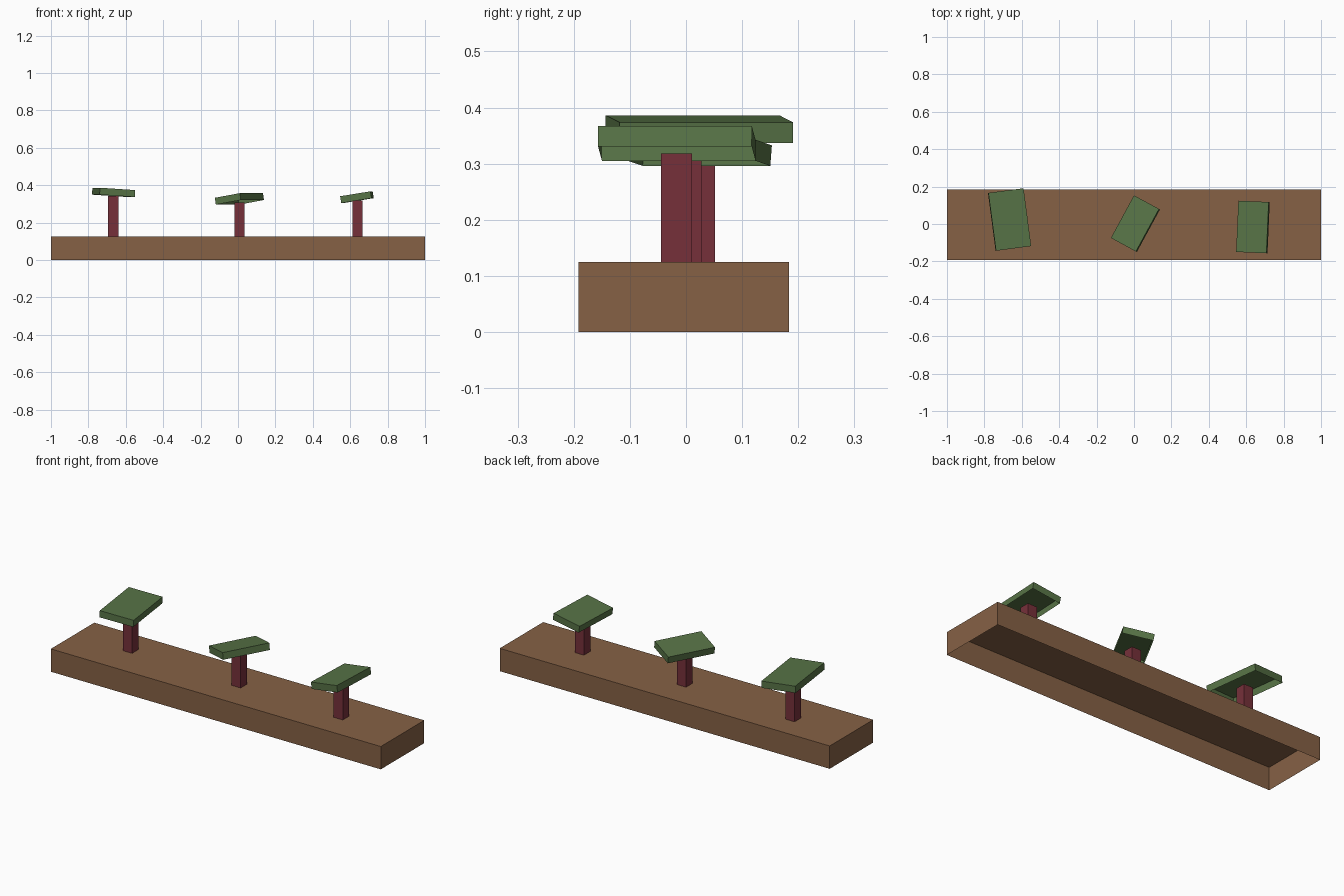
import bpy
import bmesh
from math import radians
from mathutils import Matrix

if "Cube" in bpy.data.objects:
    bpy.data.objects.remove(bpy.data.objects["Cube"])


def make_material(name, rgb):
    """Flat material from 8-bit display values."""
    colour = [((c / 255 + 0.055) / 1.055) ** 2.4 for c in rgb] + [1]
    mat = bpy.data.materials.new(name)
    mat.use_nodes = True
    mat.diffuse_color = colour
    mat.node_tree.nodes["Principled BSDF"].inputs["Base Color"].default_value = colour
    return mat


def open_box(name, size, top_centre, mat, turn=0, tilt=0):
    """Thin-walled box, open underneath, with its origin on the top face."""
    bm = bmesh.new()
    bmesh.ops.create_cube(bm, size=1)
    bmesh.ops.translate(bm, verts=bm.verts, vec=(0, 0, -0.5))
    bmesh.ops.scale(bm, verts=bm.verts, vec=size)
    bm.normal_update()
    underside = [f for f in bm.faces if f.normal.z < -0.9]
    bmesh.ops.delete(bm, geom=underside, context="FACES_ONLY")
    mesh = bpy.data.meshes.new(name)
    bm.to_mesh(mesh)
    bm.free()
    mesh.materials.append(mat)
    obj = bpy.data.objects.new(name, mesh)
    obj.matrix_world = (Matrix.Translation(top_centre)
                        @ Matrix.Rotation(radians(turn), 4, "Z")
                        @ Matrix.Rotation(radians(tilt), 4, "Y"))
    bpy.context.collection.objects.link(obj)
    return obj


brown = make_material("earth brown", (134, 97, 69))
red = make_material("stem red", (118, 48, 58))
green = make_material("cap green", (87, 115, 70))

# Long base block
BASE_TOP = 0.125
open_box("base", (2, 0.376, BASE_TOP), (0, -0.004, BASE_TOP), brown)

# Stems with tilted caps: stem top, cap size, cap top centre, turn, tilt
plants = {
    "right": ((-0.667, 0.024, 0.342), (0.19, 0.312), (-0.664, 0.024, 0.380), 7.5, 3.8),
    "middle": ((0.008, 0.0, 0.307), (0.154, 0.259), (0.005, 0.003, 0.345), -28.5, -9.2),
    "left": ((0.639, -0.017, 0.318), (0.164, 0.274), (0.633, -0.016, 0.354), -2.5, -9.2),
}
for side, (stem_top, cap_size, cap_top, turn, tilt) in plants.items():
    open_box(side + "_stem", (0.055, 0.055, stem_top[2] - BASE_TOP), stem_top, red)
    open_box(side + "_cap", (*cap_size, 0.037), cap_top, green, turn, tilt)
